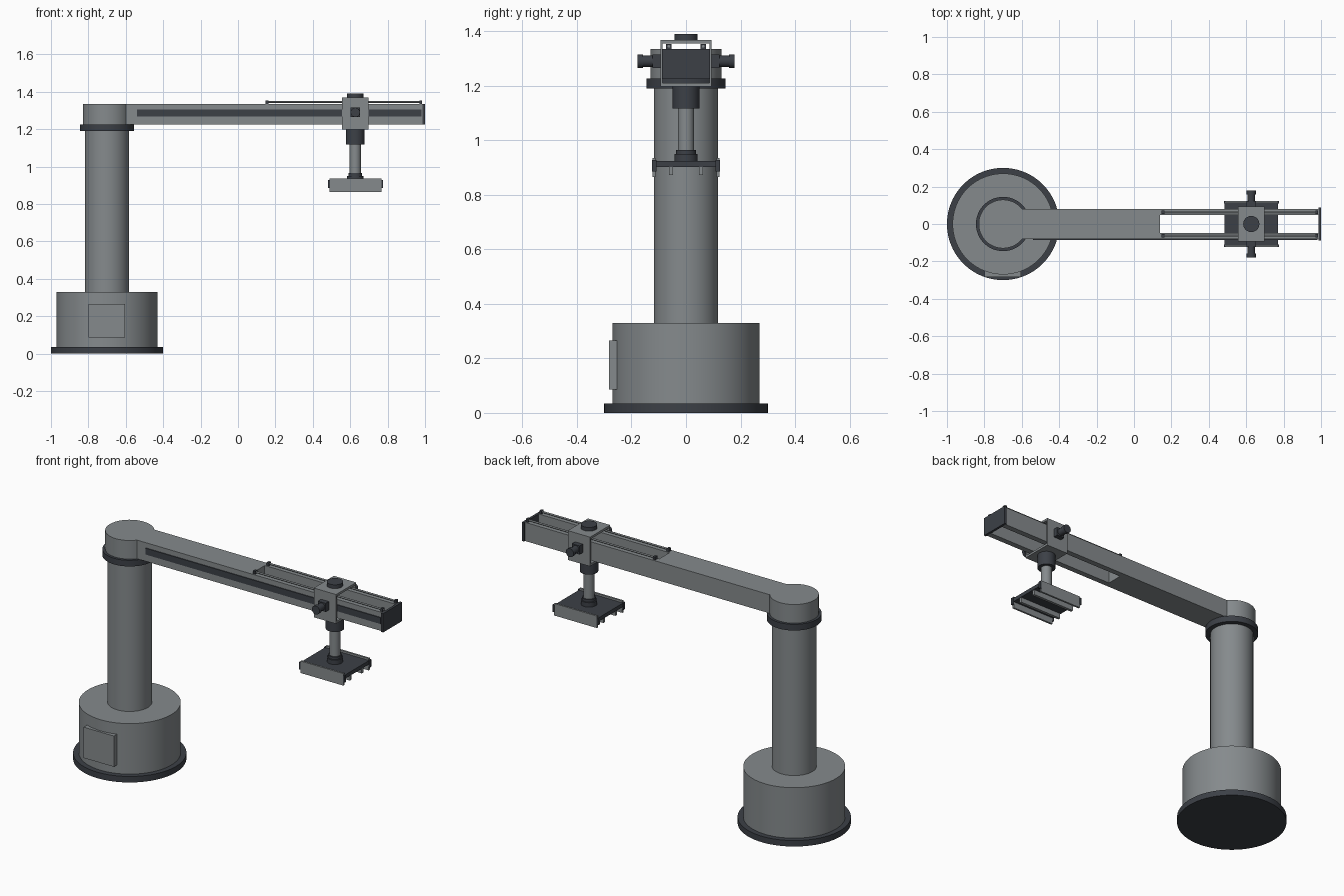
import bpy, bmesh, math
from mathutils import Matrix, Vector

if "Cube" in bpy.data.objects:
    bpy.data.objects.remove(bpy.data.objects["Cube"])


def material(name, rgb):
    m = bpy.data.materials.new(name)
    m.diffuse_color = (*rgb, 1)
    m.use_nodes = True
    m.node_tree.nodes["Principled BSDF"].inputs["Base Color"].default_value = m.diffuse_color
    return m


GREY = material("steel grey", (0.235, 0.255, 0.265))
DARK = material("dark charcoal", (0.045, 0.051, 0.062))


def finish(name, bm, mat, smooth=False):
    bmesh.ops.recalc_face_normals(bm, faces=bm.faces[:])
    me = bpy.data.meshes.new(name)
    bm.to_mesh(me)
    bm.free()
    me.materials.append(mat)
    ob = bpy.data.objects.new(name, me)
    bpy.context.collection.objects.link(ob)
    if smooth:
        bpy.ops.object.select_all(action='DESELECT')
        ob.select_set(True)
        bpy.context.view_layer.objects.active = ob
        bpy.ops.object.shade_smooth_by_angle(angle=math.radians(35))
    return ob


def boxes(name, mat, *ranges):
    """One object from boxes given as (x0, x1, y0, y1, z0, z1)."""
    bm = bmesh.new()
    for x0, x1, y0, y1, z0, z1 in ranges:
        c = Vector((x0 + x1, y0 + y1, z0 + z1)) / 2
        mat4 = Matrix.Translation(c) @ Matrix.Diagonal((x1 - x0, y1 - y0, z1 - z0, 1))
        bmesh.ops.create_cube(bm, size=1, matrix=mat4)
    return finish(name, bm, mat)


def cylinder(name, mat, start, end, r, seg=64):
    a, b = Vector(start), Vector(end)
    rot = (b - a).to_track_quat('Z', 'Y').to_matrix().to_4x4()
    bm = bmesh.new()
    bmesh.ops.create_cone(bm, cap_ends=True, segments=seg, radius1=r, radius2=r,
                          depth=(b - a).length,
                          matrix=Matrix.Translation((a + b) / 2) @ rot)
    return finish(name, bm, mat, True)


def upright(name, mat, x, z0, z1, r, seg=64):
    return cylinder(name, mat, (x, 0, z0), (x, 0, z1), r, seg)


BX, CX = -0.7, 0.627   # column axis and carriage axis

# Base, column and swivel collar
upright("base_flange", DARK, BX, 0, 0.035, 0.3, 96)
upright("base_drum", GREY, BX, 0.035, 0.33, 0.27, 96)
boxes("base_access_panel", GREY, (-0.8, -0.605, -0.283, -0.252, 0.085, 0.265))
upright("column", GREY, BX, 0.33, 1.19, 0.118)
upright("swivel_collar", DARK, BX, 1.19, 1.226, 0.145)

# Arm: round head and slotted beam as one extruded outline
R, W, S = 0.13, 0.08, 0.047
a0 = math.asin(W / R)
outline = [(0.988, -W), (0.988, -S), (0.14, -S), (0.14, S), (0.988, S), (0.988, W)]
for i in range(49):
    a = a0 + (2 * math.pi - 2 * a0) * i / 48
    outline.append((BX + R * math.cos(a), R * math.sin(a)))
bm = bmesh.new()
face = bm.faces.new([bm.verts.new((x, y, 1.226)) for x, y in outline])
ext = bmesh.ops.extrude_face_region(bm, geom=[face])
bmesh.ops.translate(bm, vec=(0, 0, 0.109),
                    verts=[v for v in ext["geom"] if isinstance(v, bmesh.types.BMVert)])
finish("arm", bm, GREY, True)
boxes("arm_side_stripe", DARK, (-0.54, 0.98, -0.085, -0.078, 1.268, 1.305))
boxes("arm_end_plate", DARK, (0.986, 1.0, -0.088, 0.088, 1.225, 1.335))

# Guide rods on top of the arm
for side, s in (("front", -1), ("back", 1)):
    y = s * 0.063
    cylinder(f"{side}_guide_rod", GREY, (0.15, y, 1.345), (0.985, y, 1.345), 0.005, 16)
    boxes(f"{side}_rod_clips", DARK,
          *[(x - 0.007, x + 0.007, y - 0.01, y + 0.01, 1.334, 1.353) for x in (0.155, 0.978)])

# Sliding carriage: hollow sleeve around the arm
X0, X1 = CX - 0.072, CX + 0.072
boxes("carriage_sleeve", GREY,
      (X0, X1, -0.093, 0.093, 1.355, 1.368), (X0, X1, -0.093, 0.093, 1.197, 1.21),
      (X0, X1, -0.093, -0.086, 1.21, 1.355), (X0, X1, 0.086, 0.093, 1.21, 1.355))
upright("carriage_top_cap", DARK, CX, 1.368, 1.39, 0.043, 48)
for side, s in (("front", -1), ("back", 1)):
    ya, yb = sorted((s * 0.09, s * 0.122))
    boxes(f"{side}_knob_block", DARK, (CX - 0.025, CX + 0.025, ya, yb, 1.265, 1.315))
    cylinder(f"{side}_knob_stem", DARK, (CX, s * 0.12, 1.29), (CX, s * 0.16, 1.29), 0.021, 32)
    cylinder(f"{side}_knob_head", DARK, (CX, s * 0.158, 1.29), (CX, s * 0.178, 1.29), 0.025, 32)

# Hanging shaft
upright("shaft_upper_collar", DARK, CX, 1.117, 1.198, 0.049, 48)
upright("shaft", GREY, CX, 0.95, 1.12, 0.03, 48)
upright("shaft_lower_collar_top", DARK, CX, 0.935, 0.965, 0.036, 48)
upright("shaft_lower_collar", DARK, CX, 0.92, 0.95, 0.043, 48)

# Gripper head: plate, side rails and inner rails
boxes("gripper_plate", DARK, (0.485, 0.77, -0.112, 0.112, 0.902, 0.924))
for side, s in (("front", -1), ("back", 1)):
    ya, yb = sorted((s * 0.111, s * 0.122))
    boxes(f"{side}_gripper_rail", GREY, (0.49, 0.767, ya, yb, 0.865, 0.935))
    ya, yb = sorted((s * 0.109, s * 0.124))
    boxes(f"{side}_gripper_clips", DARK, (0.481, 0.491, ya, yb, 0.885, 0.927),
          (0.766, 0.776, ya, yb, 0.885, 0.927))
    ya, yb = sorted((s * 0.047, s * 0.063))
    boxes(f"{side}_inner_rail", GREY, (0.49, 0.767, ya, yb, 0.872, 0.903))
